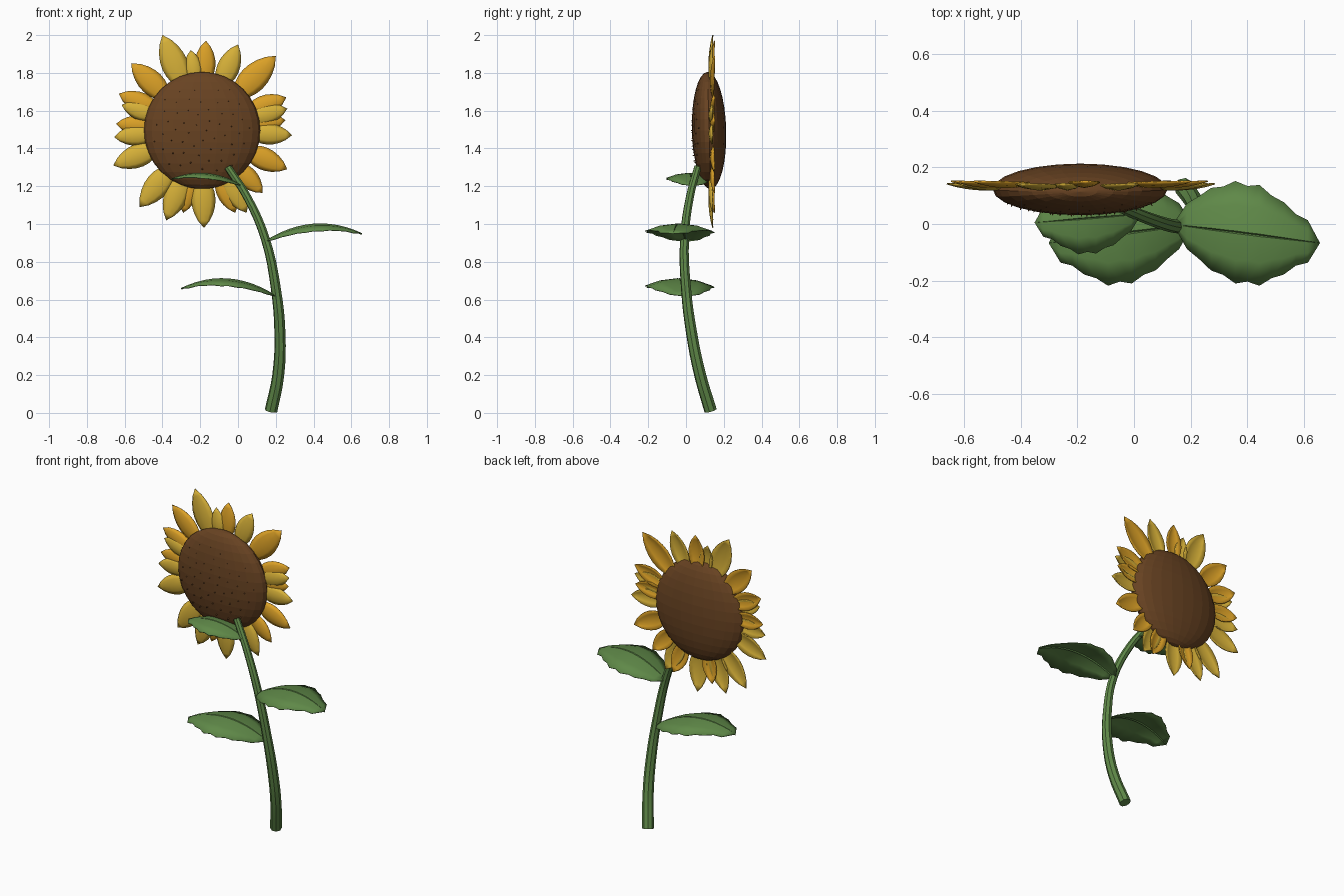
import bpy, bmesh, math
from mathutils import Vector, Matrix

if "Cube" in bpy.data.objects:
    bpy.data.objects.remove(bpy.data.objects["Cube"])


def material(name, r, g, b):
    m = bpy.data.materials.new(name)
    m.use_nodes = True
    m.diffuse_color = (r, g, b, 1)
    bsdf = m.node_tree.nodes["Principled BSDF"]
    bsdf.inputs["Base Color"].default_value = (r, g, b, 1)
    bsdf.inputs["Roughness"].default_value = 0.8
    return m


GREEN = material("leaf green", 0.115, 0.25, 0.065)
BROWN = material("seed brown", 0.14, 0.056, 0.016)
YELLOW = material("petal yellow", 0.68, 0.44, 0.04)
ORANGE = material("petal orange", 0.72, 0.36, 0.02)


def finish(name, bm, mat):
    bmesh.ops.recalc_face_normals(bm, faces=bm.faces)
    mesh = bpy.data.meshes.new(name)
    bm.to_mesh(mesh)
    bm.free()
    mesh.materials.append(mat)
    obj = bpy.data.objects.new(name, mesh)
    bpy.context.collection.objects.link(obj)
    return obj


def smooth(obj, angle):
    bpy.ops.object.select_all(action='DESELECT')
    obj.select_set(True)
    bpy.context.view_layer.objects.active = obj
    bpy.ops.object.shade_smooth_by_angle(angle=math.radians(angle))


def blade(name, widths, across, place, thickness, mat):
    """Thin sheet: rows along the length, columns across, placed by a function."""
    bm = bmesh.new()
    last = len(widths) - 1
    rows = [[bm.verts.new(place(i / last, v, w)) for v in across]
            for i, w in enumerate(widths)]
    for a, b in zip(rows, rows[1:]):
        for j in range(len(across) - 1):
            bm.faces.new((a[j], a[j + 1], b[j + 1], b[j]))
    bmesh.ops.remove_doubles(bm, verts=bm.verts, dist=0.0005)
    obj = finish(name, bm, mat)
    shell = obj.modifiers.new("thickness", 'SOLIDIFY')
    shell.thickness = thickness
    shell.offset = 0
    smooth(obj, 35)
    return obj


# Stem: a tapering bent tube
stem_path = [(0.175, 0.13, 0.012, 0.034), (0.213, 0.075, 0.2, 0.032),
             (0.222, 0.03, 0.42, 0.030), (0.2, 0.0, 0.66, 0.027),
             (0.145, -0.008, 0.92, 0.024), (0.05, 0.02, 1.14, 0.022),
             (-0.053, 0.062, 1.3, 0.020)]
curve = bpy.data.curves.new("stem", 'CURVE')
curve.dimensions = '3D'
curve.bevel_depth = 1
curve.bevel_resolution = 2
curve.resolution_u = 4
curve.use_fill_caps = True
spline = curve.splines.new('BEZIER')
spline.bezier_points.add(len(stem_path) - 1)
for point, (x, y, z, r) in zip(spline.bezier_points, stem_path):
    point.co = (x, y, z)
    point.radius = r
    point.handle_left_type = point.handle_right_type = 'AUTO'
curve.materials.append(GREEN)
stem = bpy.data.objects.new("stem", curve)
bpy.context.collection.objects.link(stem)
bpy.ops.object.select_all(action='DESELECT')
stem.select_set(True)
bpy.context.view_layer.objects.active = stem
bpy.ops.object.convert(target='MESH')
smooth(stem, 40)

# Leaves: arched, scalloped blades with a fine central groove
LEAF_WIDTHS = [.01, .08, .11, .145, .155, .18, .168, .177, .145, .127, .09, .074, 0]


def leaf(name, base, tip, arch, scale):
    base, tip = Vector(base), Vector(tip)

    def place(u, v, w):
        p = base.lerp(tip, u)
        p.y += v * w * scale
        p.z += arch * 4 * u * (1 - u) - 0.04 * scale * v * v * w / 0.18
        if v == 0:
            p.z -= 0.006 * scale
        return p

    blade(name, LEAF_WIDTHS, (-1, -0.55, -0.03, 0, 0.03, 0.55, 1), place, 0.004, GREEN)


leaf("left_leaf", (0.145, -0.002, 0.91), (0.655, -0.067, 0.95), 0.07, 1)
leaf("right_leaf", (0.20, -0.002, 0.62), (-0.30, -0.067, 0.66), 0.07, 1)
leaf("upper_leaf", (0.02, 0.035, 1.205), (-0.35, 0.005, 1.24), 0.045, 0.7)

# Flower head: flattened faceted ball
CENTRE = Vector((-0.19, 0.122, 1.495))
SIZE = Vector((0.308, 0.091, 0.31))
bm = bmesh.new()
bmesh.ops.create_uvsphere(bm, u_segments=24, v_segments=16, radius=1)
bmesh.ops.scale(bm, vec=SIZE, verts=bm.verts)
bmesh.ops.rotate(bm, matrix=Matrix.Rotation(math.radians(1.5), 3, 'X'), verts=bm.verts)
bmesh.ops.translate(bm, vec=CENTRE, verts=bm.verts)
finish("flower_head", bm, BROWN)

# Seeds: tiny bumps spiralling over the front of the head
bm = bmesh.new()
for i in range(60):
    r = 0.85 * math.sqrt((i + 0.5) / 60)
    a = i * 2.39996
    n = Vector((r * math.cos(a), -math.sqrt(1 - r * r), r * math.sin(a)))
    spot = CENTRE + n * SIZE
    normal = Vector([n[k] / SIZE[k] for k in range(3)]).normalized()
    turn = normal.to_track_quat('Z', 'Y').to_matrix().to_4x4()
    bmesh.ops.create_cone(bm, segments=5, radius1=0.005, radius2=0.001, depth=0.012,
                          cap_ends=True, matrix=Matrix.Translation(spot) @ turn)
finish("seeds", bm, BROWN)

# Petals: cupped pointed blades, each given by its tip
PETAL_WIDTHS = [.4, .7, .92, 1, .95, .78, .48, 0]


def petal(name, x, z, depth, mat):
    reach = Vector((x - CENTRE.x, 0, z - CENTRE.z))
    length = reach.length
    out = reach.normalized()
    side = Vector((-out.z, 0, out.x))
    half = 0.2 * (length - 0.2)

    def place(u, v, w):
        p = CENTRE + out * (0.25 + (length - 0.25) * u) + side * v * w * half
        p.y = depth - 0.018 * (1 - v * v) * w + 0.006 * u
        return p

    blade(name, PETAL_WIDTHS, (-1, -0.6, 0, 0.6, 1), place, 0.005, mat)


yellow_tips = [(-.40, 2.0), (-.25, 1.92), (0, 1.95), (.26, 1.61), (.285, 1.47),
               (.045, 1.06), (-.18, .98), (-.38, 1.02), (-.52, 1.09), (-.66, 1.31),
               (-.655, 1.46), (-.615, 1.63)]
orange_tips = [(-.17, 1.97), (.20, 1.89), (.255, 1.67), (.25, 1.55), (.26, 1.29),
               (.13, 1.165), (-.015, 1.06), (-.29, 1.06), (-.645, 1.53),
               (-.63, 1.69), (-.565, 1.85)]
for i, (x, z) in enumerate(yellow_tips):
    petal(f"yellow_petal_{i + 1}", x, z, 0.136, YELLOW)
for i, (x, z) in enumerate(orange_tips):
    petal(f"orange_petal_{i + 1}", x, z, 0.145, ORANGE)
